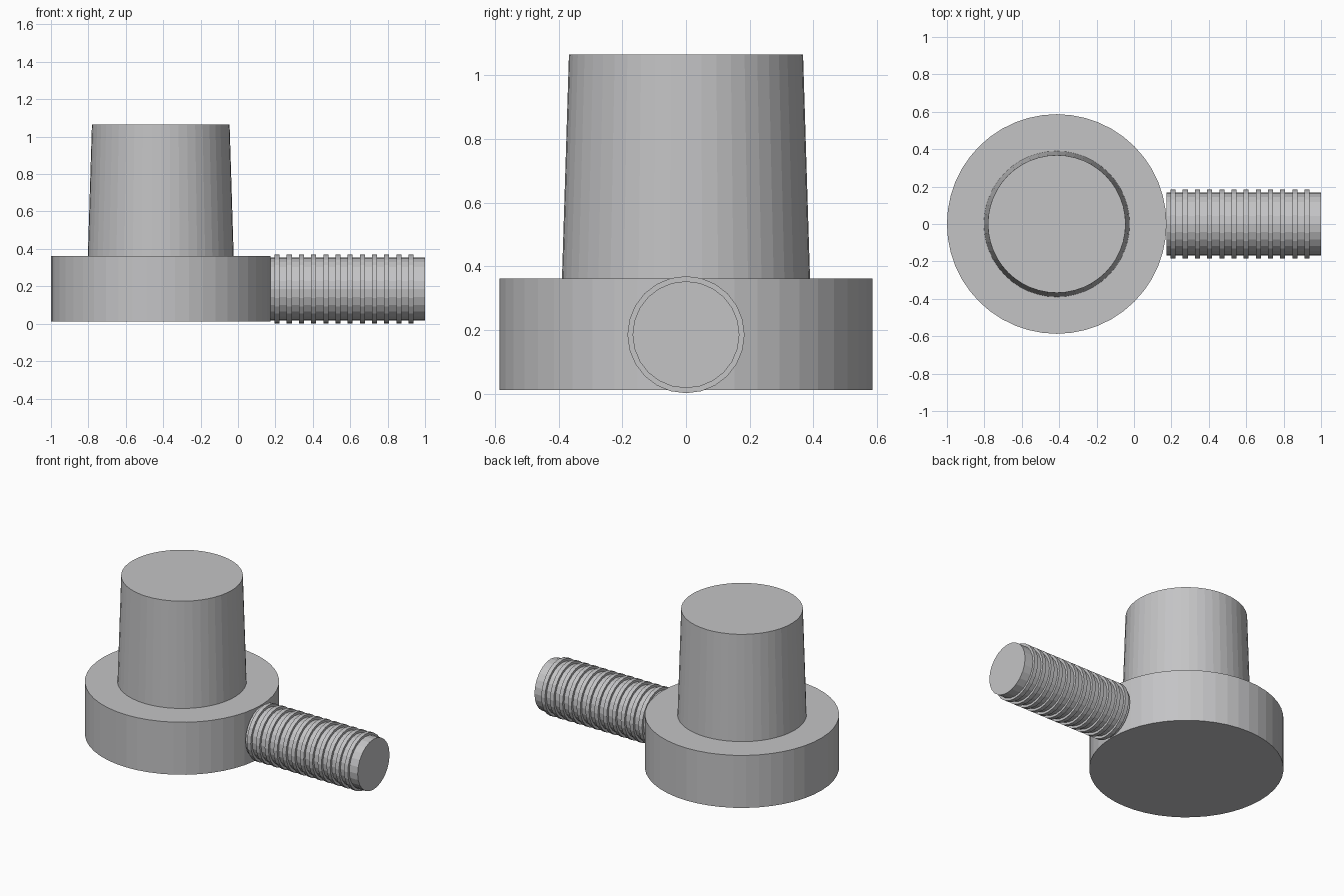
import bpy, math

if "Cube" in bpy.data.objects:
    bpy.data.objects.remove(bpy.data.objects["Cube"])

grey = bpy.data.materials.new("plain grey")
grey.diffuse_color = (0.55, 0.55, 0.56, 1)
grey.use_nodes = True
grey.node_tree.nodes["Principled BSDF"].inputs["Base Color"].default_value = grey.diffuse_color


def frustum(name, r1, r2, length, loc, sides, along_x=False):
    bpy.ops.mesh.primitive_cone_add(
        vertices=sides, radius1=r1, radius2=r2, depth=length, location=loc,
        rotation=(0, math.pi / 2 if along_x else 0, 0))
    ob = bpy.context.object
    ob.name = name
    ob.data.materials.append(grey)
    return ob


CX = -0.413          # axis of the round body
RZ = 0.185           # height of the rod axis

# Round base and tapered post
frustum("base_disc", 0.587, 0.587, 0.35, (CX, 0, 0.186), 48)
frustum("tapered_post", 0.39, 0.368, 0.705, (CX, 0, 0.7135), 48)

# Side rod
x0, x1 = 0.173, 1.0
frustum("threaded_rod", 0.168, 0.168, x1 - x0, ((x0 + x1) / 2, 0, RZ), 24, True)

# Raised thread rings
for i in range(12):
    frustum(f"thread_ring_{i + 1}", 0.184, 0.184, 0.027,
            (0.209 + i * 0.0651, 0, RZ), 24, True)
